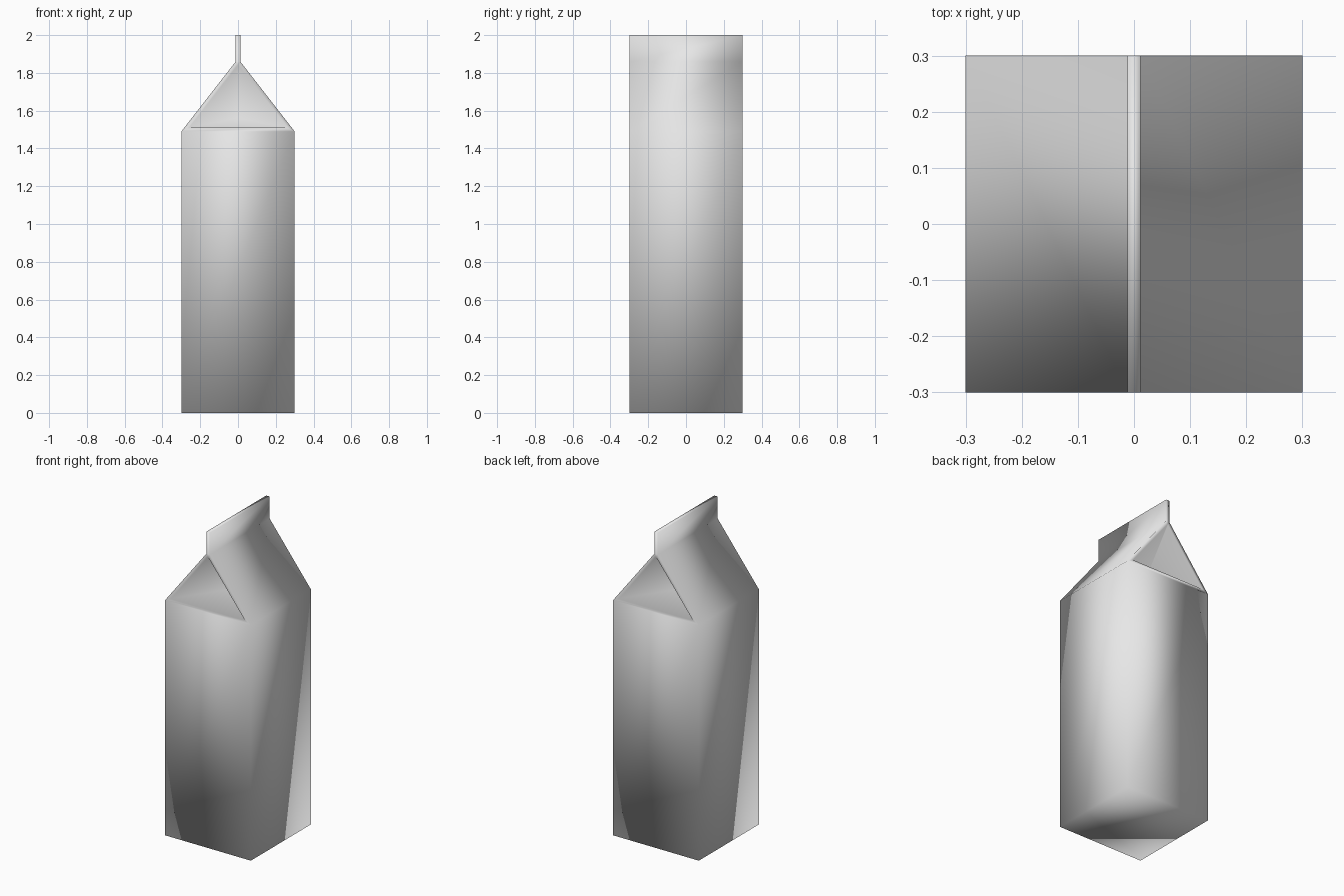
import bpy
import bmesh

cube = bpy.data.objects.get("Cube")
if cube:
    bpy.data.objects.remove(cube, do_unlink=True)

# Single plain card colour
card = bpy.data.materials.new("card grey")
card.use_nodes = True
colour = (0.8, 0.8, 0.8, 1)
card.diffuse_color = colour
card.node_tree.nodes["Principled BSDF"].inputs["Base Color"].default_value = colour

# Half widths and heights of body, roof and top seam
HALF = 0.3
levels = [(0.3, 0), (0.3, 1.49), (0.012, 1.86), (0.012, 2)]
GUSSET_DEPTH, GUSSET_HEIGHT = 0.2, 1.56

bm = bmesh.new()

# One four-cornered ring per level
rings = []
for half_x, z in levels:
    corners = [(-half_x, -HALF), (half_x, -HALF), (half_x, HALF), (-half_x, HALF)]
    rings.append([bm.verts.new((x, y, z)) for x, y in corners])

# Walls between rings, keeping the two gable ends for folding
gables = []
for i, (low, high) in enumerate(zip(rings, rings[1:])):
    for k in range(4):
        n = (k + 1) % 4
        face = bm.faces.new((low[k], low[n], high[n], high[k]))
        if i == 1 and k in (0, 2):
            gables.append(face)
bm.faces.new(reversed(rings[0]))
bm.faces.new(rings[-1])
bm.normal_update()

# Thin rim around each gable, with the panel folded inwards
bmesh.ops.inset_individual(bm, faces=gables, thickness=0.02, use_even_offset=True)
poked = bmesh.ops.poke(bm, faces=gables)
for v in poked["verts"]:
    side = 1 if v.co.y > 0 else -1
    v.co = (0, side * (HALF - GUSSET_DEPTH), GUSSET_HEIGHT)

# Soft shading across the whole card
for face in bm.faces:
    face.smooth = True
bm.normal_update()

mesh = bpy.data.meshes.new("gable_carton")
bm.to_mesh(mesh)
bm.free()
mesh.materials.append(card)
carton = bpy.data.objects.new("gable_carton", mesh)
bpy.context.collection.objects.link(carton)
